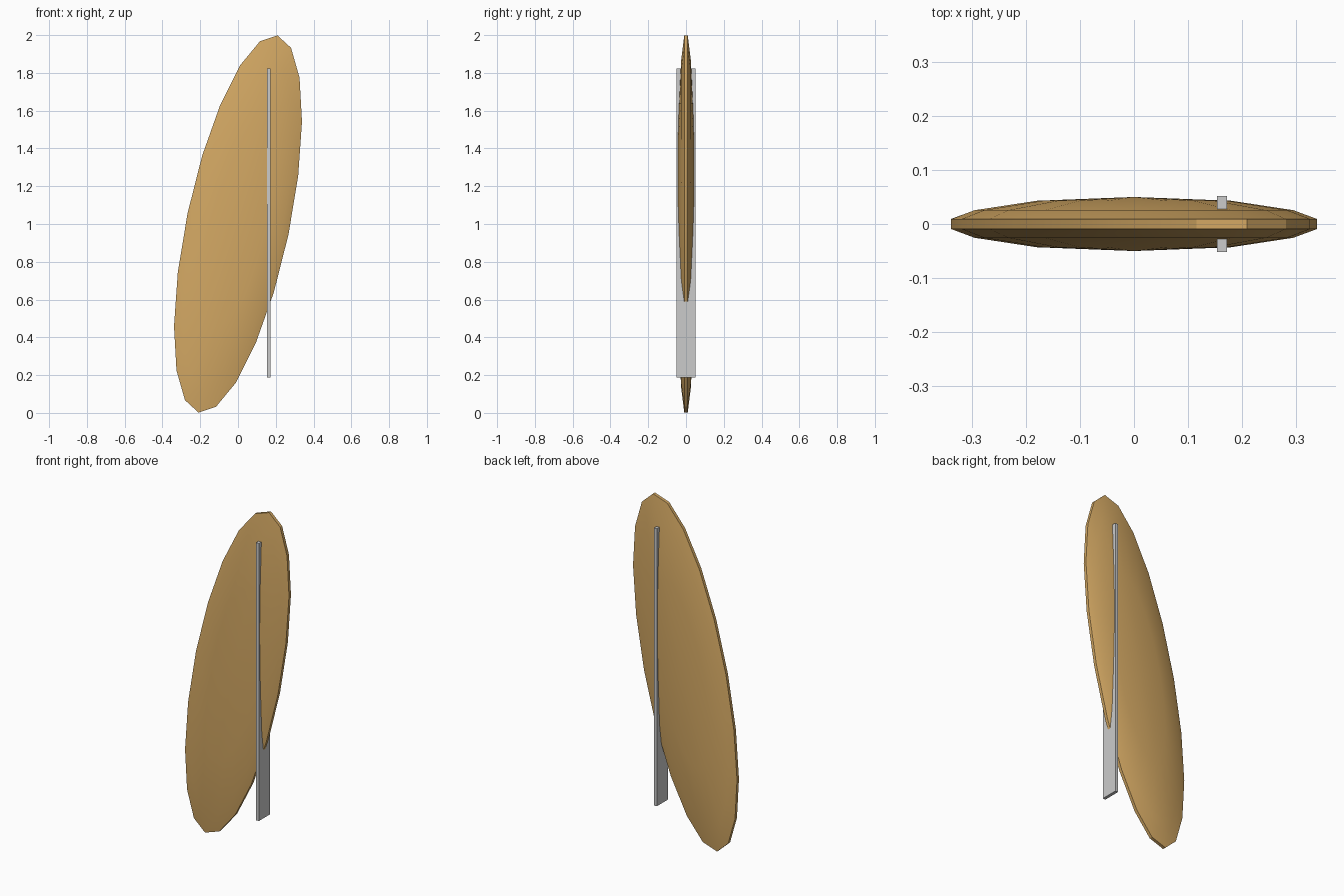
import bpy, bmesh, math
from mathutils import Matrix

cube = bpy.data.objects.get("Cube")
if cube:
    bpy.data.objects.remove(cube)


def material(name, rgb):
    mat = bpy.data.materials.new(name)
    mat.use_nodes = True
    mat.diffuse_color = (*rgb, 1)
    mat.node_tree.nodes["Principled BSDF"].inputs["Base Color"].default_value = (*rgb, 1)
    return mat


def add_object(name, bm, mat):
    bmesh.ops.recalc_face_normals(bm, faces=bm.faces)
    mesh = bpy.data.meshes.new(name)
    bm.to_mesh(mesh)
    bm.free()
    mesh.materials.append(mat)
    obj = bpy.data.objects.new(name, mesh)
    bpy.context.collection.objects.link(obj)
    return obj


wood = material("warm wood", (0.65, 0.39, 0.125))
metal = material("light grey metal", (0.6, 0.6, 0.6))

# Tilted elliptical panel: domed on both faces, with a thin flat rim
SIDES = 20
HALF_LENGTH, HALF_WIDTH = 1.02, 0.273
TILT = math.radians(11.8)
dome = [(0.53, 0.043), (0.87, 0.0255), (1.0, 0.0092)]  # radius share, depth
profile = [(r, -y) for r, y in dome] + [(r, y) for r, y in reversed(dome)]

bm = bmesh.new()
rings = []
for r, y in profile:
    angles = [math.tau * i / SIDES for i in range(SIDES)]
    rings.append([bm.verts.new((r * HALF_WIDTH * math.sin(t), y,
                                r * HALF_LENGTH * math.cos(t))) for t in angles])
poles = [bm.verts.new((0, y, 0)) for y in (-0.05, 0.05)]
for i in range(SIDES):
    j = (i + 1) % SIDES
    for a, b in zip(rings, rings[1:]):
        bm.faces.new((a[i], a[j], b[j], b[i]))
    for pole, ring in zip(poles, (rings[0], rings[-1])):
        bm.faces.new((pole, ring[i], ring[j]))
bm.transform(Matrix.Translation((0, 0, 1)) @ Matrix.Rotation(TILT, 4, 'Y'))
panel = add_object("oval_panel", bm, wood)

bpy.ops.object.select_all(action='DESELECT')
panel.select_set(True)
bpy.context.view_layer.objects.active = panel
bpy.ops.object.shade_smooth_by_angle(angle=math.radians(30))

# Upright flat bar passing through the panel
bm = bmesh.new()
bmesh.ops.create_cube(bm, size=1, matrix=Matrix.Translation((0.163, 0, 1.005))
                      @ Matrix.Diagonal((0.018, 0.103, 1.635, 1)))
add_object("upright_bar", bm, metal)
